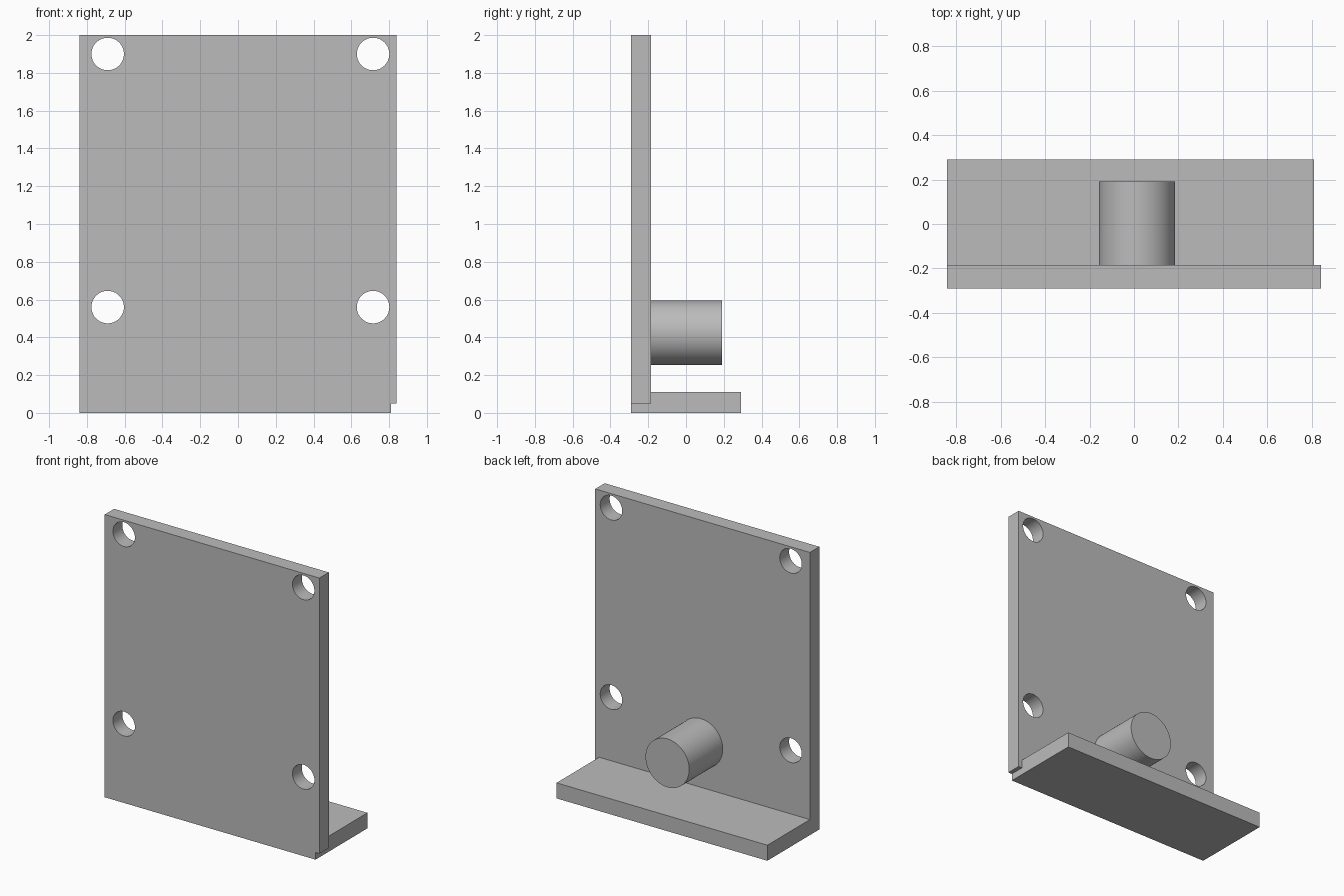
import bpy
import bmesh
from math import radians

cube = bpy.data.objects.get("Cube")
if cube:
    bpy.data.objects.remove(cube, do_unlink=True)

FRONT, PLATE_BACK, LEDGE_BACK = -0.29, -0.185, 0.29

grey = bpy.data.materials.new("plain grey")
grey.use_nodes = True
grey.diffuse_color = (0.5, 0.5, 0.5, 1)
grey.node_tree.nodes["Principled BSDF"].inputs["Base Color"].default_value = (0.5, 0.5, 0.5, 1)


def extrude_outline(name, outline, y0, y1):
    """Extrude an x-z outline along y into a closed solid."""
    bm = bmesh.new()
    face = bm.faces.new([bm.verts.new((x, y0, z)) for x, z in outline])
    ext = bmesh.ops.extrude_face_region(bm, geom=[face])
    moved = [v for v in ext["geom"] if isinstance(v, bmesh.types.BMVert)]
    bmesh.ops.translate(bm, verts=moved, vec=(0, y1 - y0, 0))
    bmesh.ops.recalc_face_normals(bm, faces=bm.faces)
    mesh = bpy.data.meshes.new(name)
    bm.to_mesh(mesh)
    bm.free()
    mesh.materials.append(grey)
    obj = bpy.data.objects.new(name, mesh)
    bpy.context.collection.objects.link(obj)
    return obj


def cylinder_y(name, x, z, radius, y0, y1):
    """Cylinder lying along y."""
    bpy.ops.mesh.primitive_cylinder_add(
        vertices=64, radius=radius, depth=y1 - y0,
        location=(x, (y0 + y1) / 2, z), rotation=(radians(90), 0, 0))
    obj = bpy.context.object
    obj.name = name
    obj.data.materials.append(grey)
    return obj


def smooth(obj):
    bpy.ops.object.select_all(action='DESELECT')
    obj.select_set(True)
    bpy.context.view_layer.objects.active = obj
    bpy.ops.object.shade_smooth_by_angle(angle=radians(30))


def boolean(target, tool, operation):
    """Apply a boolean and discard the tool."""
    tool.hide_render = True
    mod = target.modifiers.new(operation.lower(), 'BOOLEAN')
    mod.operation, mod.solver, mod.object = operation, 'EXACT', tool
    bpy.context.view_layer.objects.active = target
    bpy.ops.object.modifier_apply(modifier=mod.name)
    bpy.data.objects.remove(tool, do_unlink=True)


# Upright plate with a small step in its lower left corner
bracket = extrude_outline(
    "bracket_plate",
    [(-0.84, 0), (0.81, 0), (0.81, 0.05), (0.84, 0.05), (0.84, 2), (-0.84, 2)],
    FRONT, PLATE_BACK)

# Foot ledge joined to the plate
ledge = extrude_outline(
    "foot_ledge", [(-0.84, 0), (0.81, 0), (0.81, 0.11), (-0.84, 0.11)],
    FRONT, LEDGE_BACK)
boolean(bracket, ledge, 'UNION')

# Four mounting holes
for x in (-0.69, 0.715):
    for z in (0.56, 1.9):
        boolean(bracket, cylinder_y("hole_cutter", x, z, 0.086, FRONT - 0.1, PLATE_BACK + 0.1),
                'DIFFERENCE')
smooth(bracket)

# Round peg on the back of the plate
smooth(cylinder_y("round_peg", 0.013, 0.425, 0.171, PLATE_BACK, 0.19))
